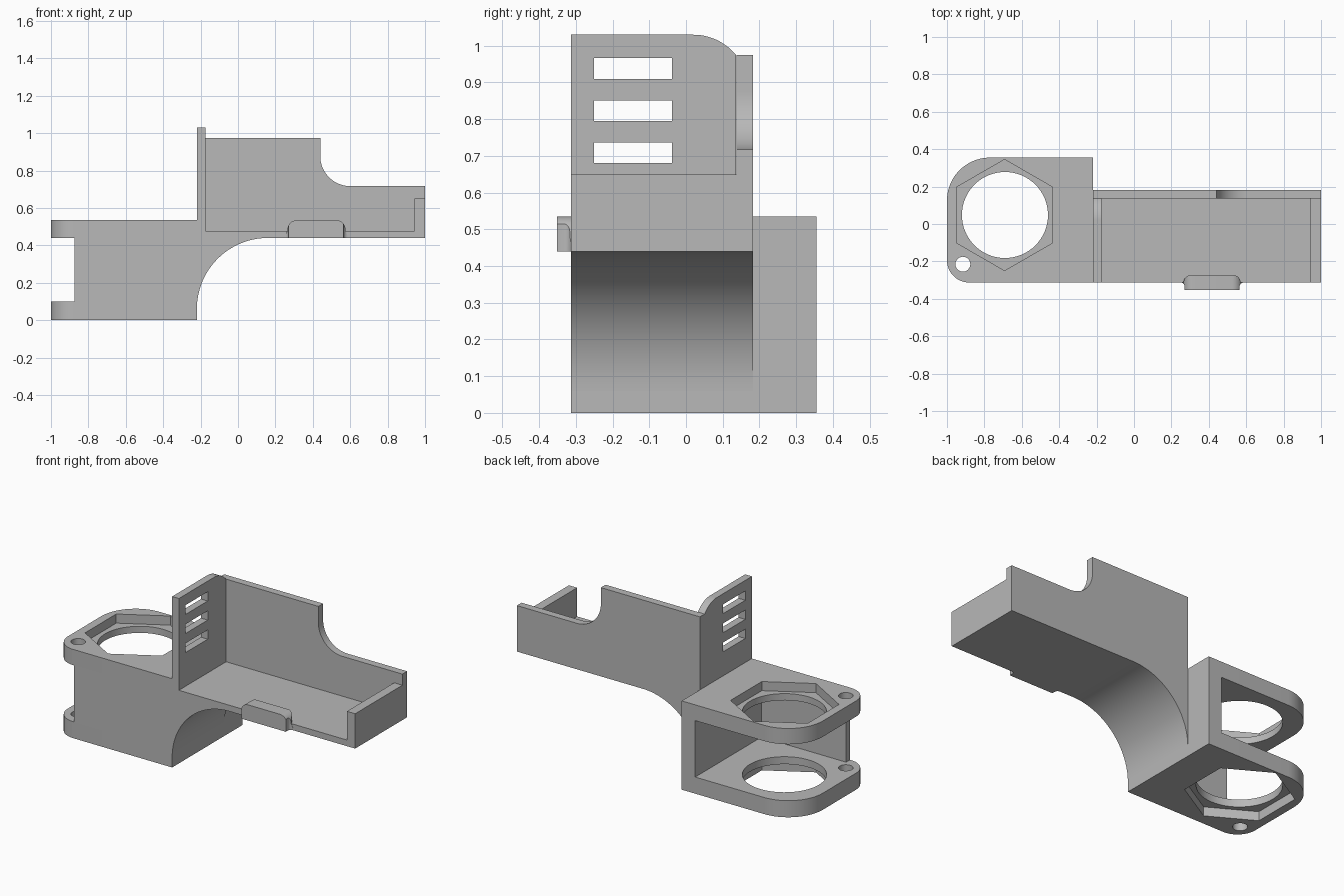
import bpy
from math import sin, cos, radians

cube = bpy.data.objects.get("Cube")
if cube:
    bpy.data.objects.remove(cube, do_unlink=True)

GREY = (0.48, 0.48, 0.48, 1)
grey = bpy.data.materials.new("plain grey")
grey.use_nodes = True
grey.diffuse_color = GREY
grey.node_tree.nodes["Principled BSDF"].inputs["Base Color"].default_value = GREY


def arc(cx, cy, r, start, end, steps=20):
    """Points along a circular arc, angles in degrees."""
    angles = [radians(start + (end - start) * i / steps) for i in range(steps + 1)]
    return [(cx + r * cos(a), cy + r * sin(a)) for a in angles]


def ring(cx, cy, r, sides, turn=0):
    return arc(cx, cy, r, turn, turn + 360, sides)[:-1]


def rect(a0, a1, b0, b1):
    return [(a0, b0), (a1, b0), (a1, b1), (a0, b1)]


def prism(name, profile, axis, lo, hi):
    """Extrude a 2D profile along an axis between lo and hi."""
    place = {"x": lambda a, b, t: (t, a, b),
             "y": lambda a, b, t: (a, t, b),
             "z": lambda a, b, t: (a, b, t)}[axis]
    n = len(profile)
    verts = [place(a, b, t) for t in (lo, hi) for a, b in profile]
    faces = [tuple(reversed(range(n))), tuple(range(n, 2 * n))]
    faces += [(i, (i + 1) % n, n + (i + 1) % n, n + i) for i in range(n)]
    area = sum(profile[i - 1][0] * profile[i][1] - profile[i][0] * profile[i - 1][1]
               for i in range(n))
    # Keep the faces pointing outwards
    if (area < 0) != (axis == "y"):
        faces = [tuple(reversed(f)) for f in faces]
    mesh = bpy.data.meshes.new(name)
    mesh.from_pydata(verts, [], faces)
    mesh.materials.append(grey)
    obj = bpy.data.objects.new(name, mesh)
    bpy.context.collection.objects.link(obj)
    return obj


def combine(obj, tool, operation="DIFFERENCE"):
    """Apply a boolean and discard its tool."""
    mod = obj.modifiers.new("cut", "BOOLEAN")
    mod.operation, mod.object, mod.solver = operation, tool, "EXACT"
    bpy.context.view_layer.objects.active = obj
    bpy.ops.object.modifier_apply(modifier=mod.name)
    bpy.data.objects.remove(tool, do_unlink=True)


parts = []
FRONT, BACK, INNER, SHOULDER = -0.313, 0.182, 0.137, -0.22
FLOOR, FLOOR_TOP = 0.44, 0.477

# Clamp plates, each with a round hole, an outer hex pocket and a screw hole
outline = ([(SHOULDER, FRONT), (SHOULDER, 0.355)]
           + arc(-0.77, 0.125, 0.23, 90, 180)
           + arc(-0.88, FRONT + 0.12, 0.12, 180, 270))
for name, z0, z1, p0, p1 in (("lower_plate", 0, 0.1, -0.1, 0.055),
                             ("upper_plate", FLOOR, 0.535, 0.48, 0.7)):
    plate = prism(name, outline, "z", z0, z1)
    combine(plate, prism("hex_cutter", ring(-0.692, 0.048, 0.297, 6, 30), "z", p0, p1))
    combine(plate, prism("hole_cutter", ring(-0.69, 0.048, 0.23, 64), "z", -1, 2))
    combine(plate, prism("screw_cutter", ring(-0.915, -0.215, 0.04, 24), "z", -1, 2))
    parts.append(plate)

# Walls joining the two plates
parts.append(prism("clamp_front_wall", rect(-0.875, -0.31, FRONT, -0.275), "z", 0.1, FLOOR))
parts.append(prism("clamp_side_wall", rect(-0.31, SHOULDER, FRONT, 0.355), "z", 0.1, FLOOR))

# Curved bracket under the tray
bracket = arc(0.16, 0.06, 0.38, 180, 90, 32) + [(SHOULDER, FLOOR)]
parts.append(prism("curved_bracket", bracket, "y", FRONT, BACK))

# Tray floor and end wall
parts.append(prism("tray_floor", rect(SHOULDER, 1, FRONT, BACK), "z", FLOOR, FLOOR_TOP))
parts.append(prism("tray_end_wall", rect(0.945, 1, FRONT, INNER), "z", FLOOR_TOP, 0.65))

# Back wall with a scooped step
back = ([(SHOULDER, FLOOR_TOP), (1, FLOOR_TOP), (1, 0.717)]
        + arc(0.6, 0.877, 0.16, 270, 180) + [(0.44, 0.975), (SHOULDER, 0.975)])
parts.append(prism("tray_back_wall", back, "y", INNER, BACK))

# Vented wall with a rounded shoulder and three slots
vent = ([(FRONT, FLOOR_TOP), (INNER, FLOOR_TOP)]
        + arc(0.02, 0.88, 0.15, 39, 90) + [(FRONT, 1.03)])
vent_wall = prism("vented_wall", vent, "x", SHOULDER, -0.175)
for i in range(3):
    z = 0.68 + 0.115 * i
    combine(vent_wall, prism("slot_cutter", rect(-0.25, -0.038, z, z + 0.056), "x", -0.5, 0))
parts.append(vent_wall)

# Rounded tab on the front edge, shaped in plan and in elevation
plan = ([(0.25, FRONT)] + arc(0.25, -0.333, 0.02, 90, 0, 6)
        + [(0.27, -0.352), (0.565, -0.352)]
        + arc(0.585, -0.333, 0.02, 180, 90, 6)
        + arc(0.53, FRONT, 0.04, 0, 90, 8) + arc(0.305, FRONT, 0.04, 90, 180, 8))
tab = prism("front_tab", plan, "z", FLOOR, 0.6)
face = ([(0.245, FLOOR), (0.59, FLOOR), (0.575, FLOOR_TOP)]
        + arc(0.525, 0.485, 0.05, 0, 90, 8) + arc(0.315, 0.485, 0.05, 90, 180, 8)
        + [(0.265, FLOOR_TOP)])
combine(tab, prism("tab_shaper", face, "y", -0.5, 0), "INTERSECT")
parts.append(tab)

# Smooth the curves, keep the edges sharp
bpy.ops.object.select_all(action="DESELECT")
for part in parts:
    part.select_set(True)
bpy.context.view_layer.objects.active = parts[0]
bpy.ops.object.shade_smooth_by_angle(angle=radians(25))
